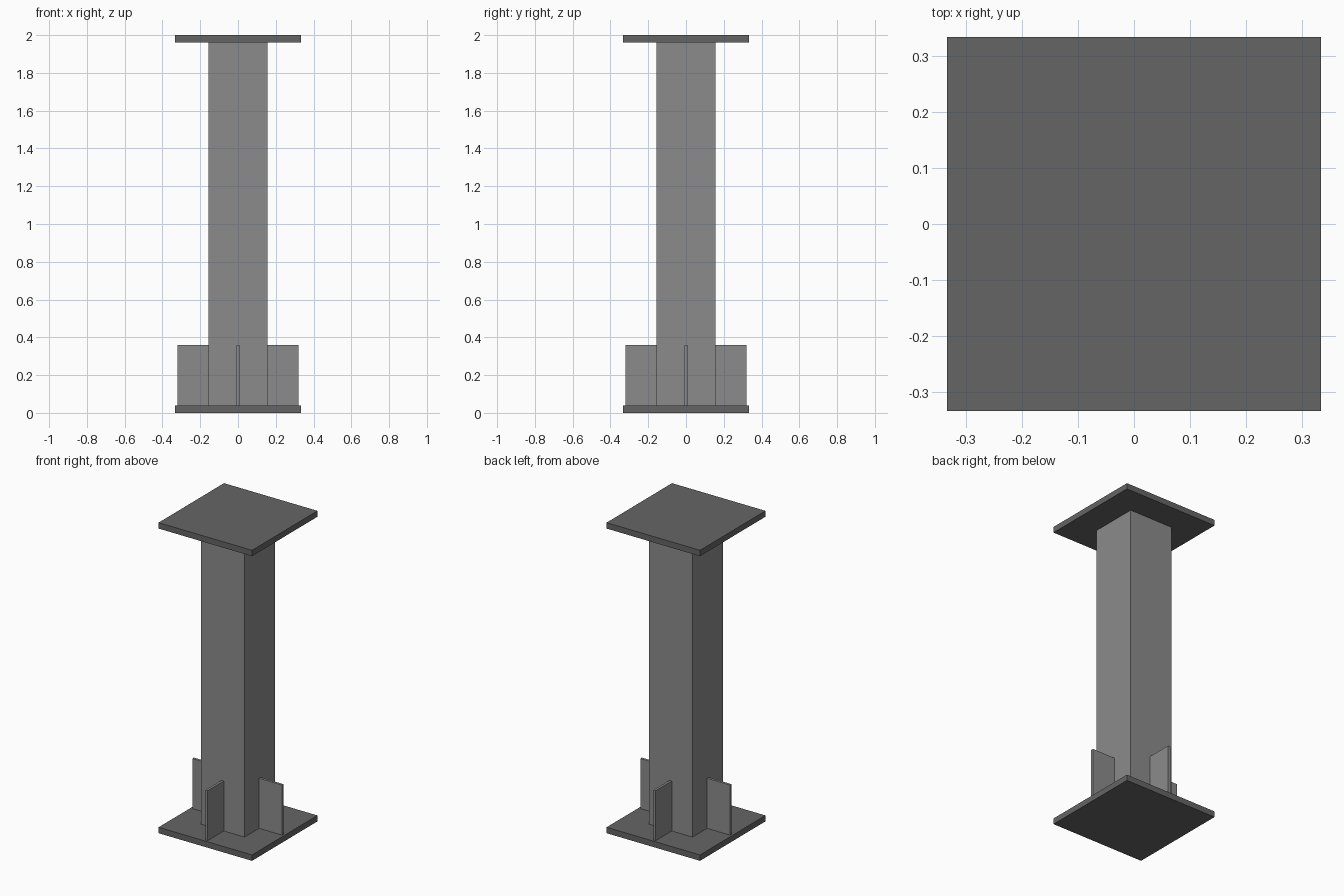
import bpy
import math
from mathutils import Matrix

if "Cube" in bpy.data.objects:
    bpy.data.objects.remove(bpy.data.objects["Cube"])

PLATE_W, PLATE_T = 0.666, 0.038     # end plates
COLUMN_W = 0.312                    # square post
FIN_TOP, FIN_OUT, FIN_T = 0.36, 0.32, 0.016


def material(name, value):
    mat = bpy.data.materials.new(name)
    mat.diffuse_color = (value, value, value, 1)
    mat.use_nodes = True
    mat.node_tree.nodes["Principled BSDF"].inputs["Base Color"].default_value = mat.diffuse_color
    return mat


dark_steel = material("dark_steel", 0.13)
light_steel = material("light_steel", 0.26)


def box(name, low, high, mat, turn=0):
    """Box between two corners, turned about the vertical axis."""
    size = [b - a for a, b in zip(low, high)]
    centre = [(a + b) / 2 for a, b in zip(low, high)]
    bpy.ops.mesh.primitive_cube_add(size=1)
    obj = bpy.context.object
    obj.name = name
    obj.data.transform(Matrix.Rotation(turn, 4, 'Z')
                       @ Matrix.Translation(centre)
                       @ Matrix.Diagonal((*size, 1)))
    obj.data.materials.append(mat)
    return obj


# Square end plates
h = PLATE_W / 2
box("base_plate", (-h, -h, 0), (h, h, PLATE_T), dark_steel)
box("top_plate", (-h, -h, 2 - PLATE_T), (h, h, 2), dark_steel)

# Post between the plates
c = COLUMN_W / 2
box("column", (-c, -c, PLATE_T), (c, c, 2 - PLATE_T), light_steel)

# One upright stiffener in the middle of each side
for i, side in enumerate(("right", "back", "left", "front")):
    box(side + "_stiffener", (c, -FIN_T / 2, PLATE_T),
        (FIN_OUT, FIN_T / 2, FIN_TOP), light_steel, i * math.pi / 2)
